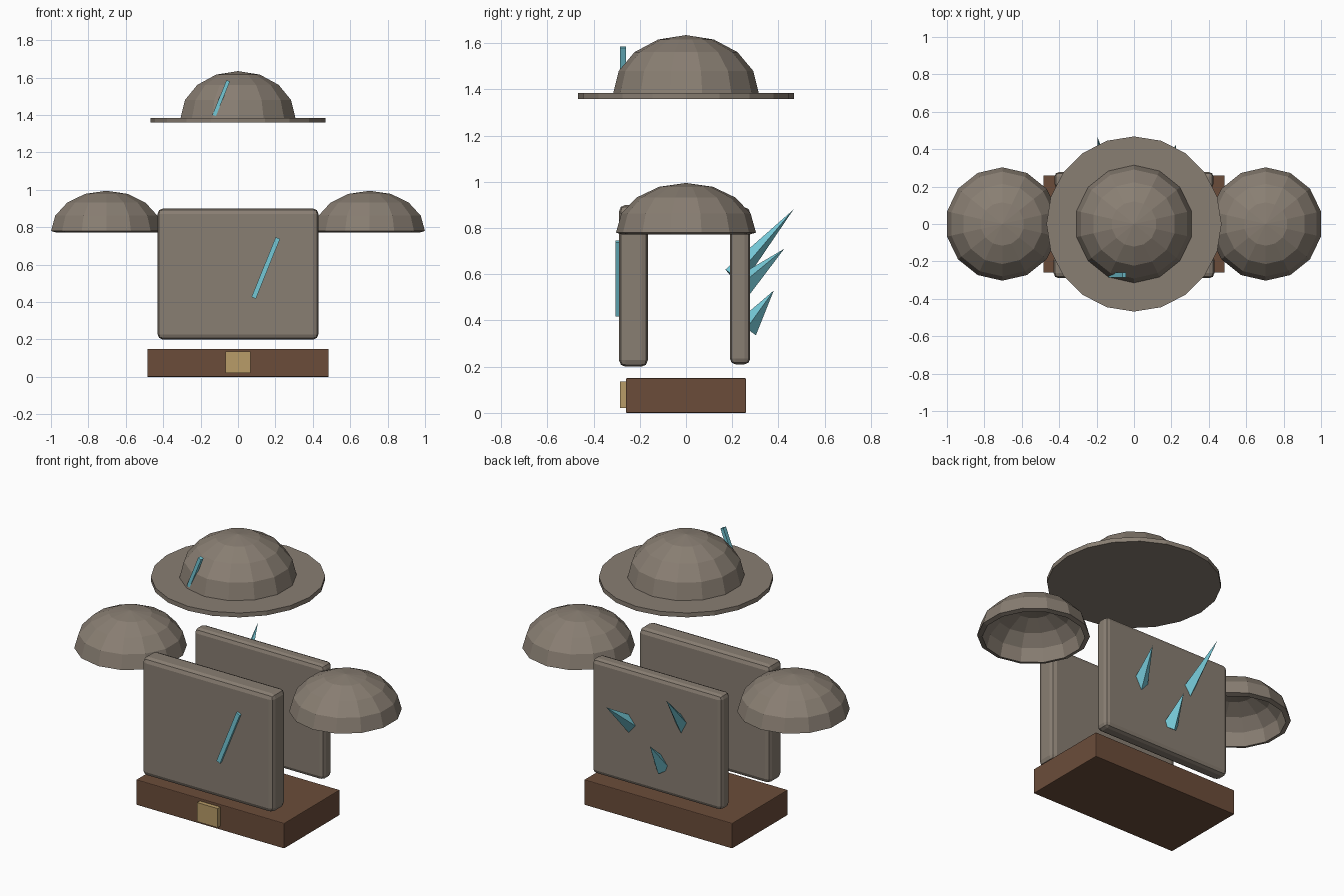
import bpy, bmesh
from math import radians
from mathutils import Vector, Matrix

old = bpy.data.objects.get("Cube")
if old:
    bpy.data.objects.remove(old, do_unlink=True)


def material(name, rgb):
    mat = bpy.data.materials.new(name)
    mat.use_nodes = True
    color = (*rgb, 1)
    mat.diffuse_color = color
    mat.node_tree.nodes["Principled BSDF"].inputs["Base Color"].default_value = color
    return mat


STONE = material("grey brown stone", (0.25, 0.21, 0.17))
LEATHER = material("brown leather", (0.147, 0.073, 0.042))
BRASS = material("dull brass", (0.485, 0.333, 0.14))
CRYSTAL = material("pale blue crystal", (0.178, 0.578, 0.672))


def finish(name, bm, mat):
    mesh = bpy.data.meshes.new(name)
    bm.to_mesh(mesh)
    bm.free()
    mesh.materials.append(mat)
    obj = bpy.data.objects.new(name, mesh)
    bpy.context.collection.objects.link(obj)
    return obj


def box(name, low, high, mat, bevel=0.0, tilt=0.0):
    low, high = Vector(low), Vector(high)
    bm = bmesh.new()
    bmesh.ops.create_cube(bm, size=1)
    bmesh.ops.scale(bm, vec=high - low, verts=bm.verts)
    obj = finish(name, bm, mat)
    obj.location = (low + high) / 2
    obj.rotation_euler.y = radians(tilt)
    if bevel:
        mod = obj.modifiers.new("soft edges", "BEVEL")
        mod.width = bevel
        mod.segments = 2
    return obj


def dome(name, center, radius, height, shell=0.0):
    bm = bmesh.new()
    bmesh.ops.create_uvsphere(bm, u_segments=14, v_segments=8, radius=1)
    lower = [v for v in bm.verts if v.co.z < -0.01]
    bmesh.ops.delete(bm, geom=lower, context="VERTS")
    bmesh.ops.scale(bm, vec=(radius, radius, height), verts=bm.verts)
    obj = finish(name, bm, STONE)
    obj.location = center
    if shell:
        mod = obj.modifiers.new("shell", "SOLIDIFY")
        mod.thickness = shell
        mod.offset = -1
    return obj


def spike(name, base, tip, radius):
    base, tip = Vector(base), Vector(tip)
    axis = tip - base
    bm = bmesh.new()
    bmesh.ops.create_cone(bm, cap_ends=True, segments=4, radius1=radius,
                          radius2=0, depth=axis.length)
    turn = axis.to_track_quat("Z", "Y").to_matrix().to_4x4()
    bm.transform(Matrix.Translation((base + tip) / 2) @ turn)
    return finish(name, bm, CRYSTAL)


# Belt and buckle
box("belt", (-0.485, -0.26, 0), (0.485, 0.26, 0.15), LEATHER, 0.004)
box("belt_buckle", (-0.068, -0.285, 0.022), (0.066, -0.25, 0.135), BRASS)

# Chest and back plates
box("chest_plate", (-0.43, -0.29, 0.2), (0.43, -0.165, 0.9), STONE, 0.028)
box("back_plate", (-0.425, 0.19, 0.21), (0.425, 0.278, 0.89), STONE, 0.025)

# Shoulder pads, hollow underneath
for side, x in (("left", 0.704), ("right", -0.704)):
    dome(side + "_shoulder_pad", (x, 0, 0.78), 0.303, 0.215, 0.028)

# Helmet with a flat brim
dome("helmet_dome", (0, 0, 1.384), 0.315, 0.251)
rim = bmesh.new()
bmesh.ops.create_cone(rim, cap_ends=True, segments=20, radius1=0.468,
                      radius2=0.468, depth=0.026)
finish("helmet_brim", rim, STONE).location.z = 1.372

# Glowing cracks on the chest and helmet
box("chest_crack", (0.136, -0.305, 0.41), (0.161, -0.275, 0.755), CRYSTAL, tilt=22)
box("helmet_crack", (-0.1, -0.285, 1.39), (-0.08, -0.26, 1.59), CRYSTAL, tilt=22)

# Crystal spikes growing from the back
spike("right_spike", (-0.15, 0.207, 0.587), (-0.195, 0.465, 0.88), 0.05)
spike("left_spike", (0.17, 0.24, 0.545), (0.225, 0.425, 0.71), 0.05)
spike("lower_spike", (-0.03, 0.262, 0.365), (-0.03, 0.38, 0.53), 0.05)
